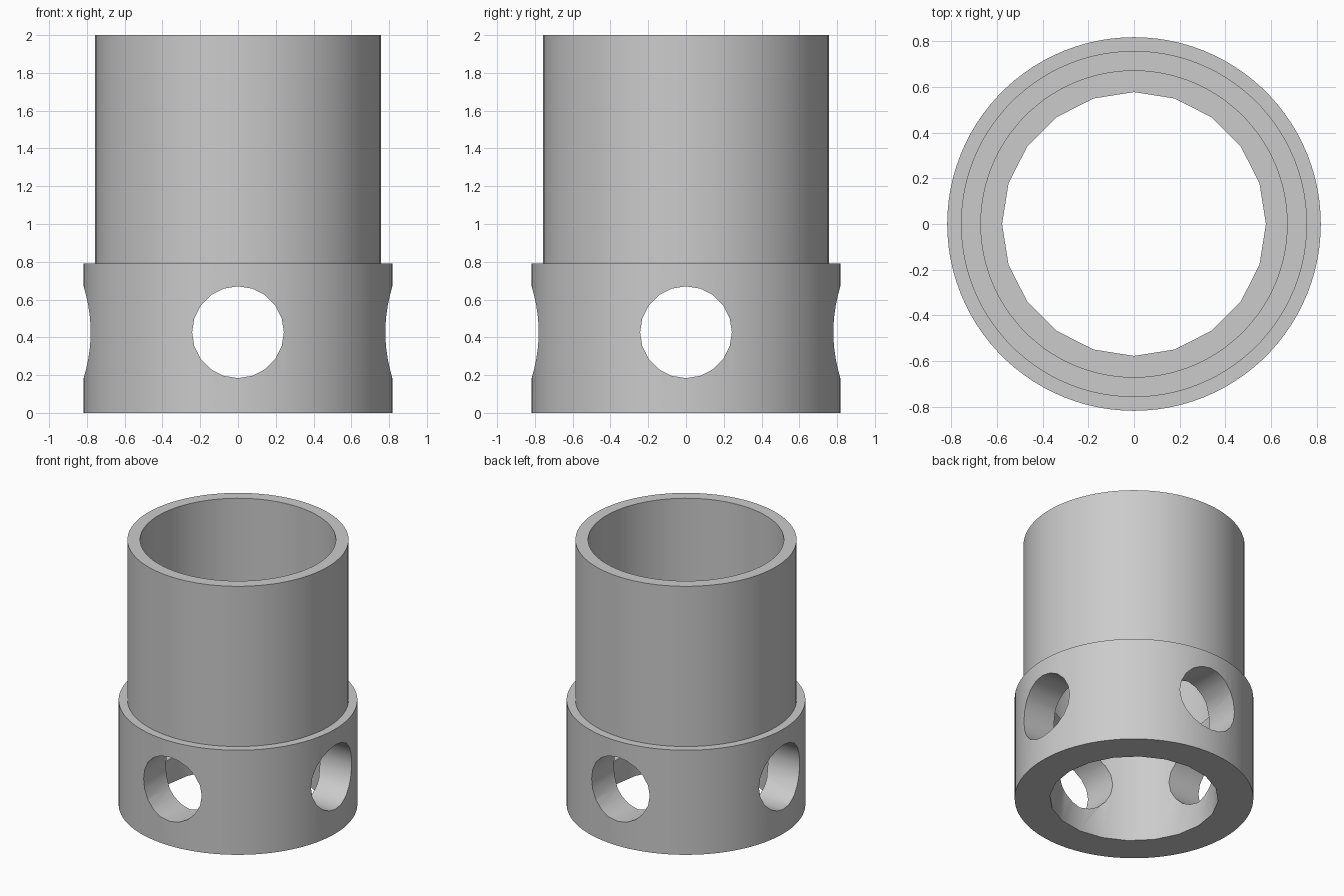
import bpy
import math

cube = bpy.data.objects.get("Cube")
if cube:
    bpy.data.objects.remove(cube, do_unlink=True)

BASE_H, TOP = 0.79, 2.0
HOLE_Z, HOLE_R = 0.427, 0.243

grey = bpy.data.materials.new("plain grey")
grey.use_nodes = True
colour = (0.6, 0.6, 0.6, 1)
grey.diffuse_color = colour
grey.node_tree.nodes["Principled BSDF"].inputs["Base Color"].default_value = colour


def cylinder(name, radius, bottom, top, sides):
    """Upright cylinder with a vertex on +y."""
    bpy.ops.mesh.primitive_cylinder_add(
        vertices=sides, radius=radius, depth=top - bottom,
        location=(0, 0, (bottom + top) / 2))
    obj = bpy.context.object
    obj.name = name
    obj.data.materials.append(grey)
    return obj


def combine(target, other, operation):
    """Apply a boolean and discard the second object."""
    bpy.context.view_layer.objects.active = target
    mod = target.modifiers.new(operation.lower(), "BOOLEAN")
    mod.operation, mod.solver, mod.object = operation, "EXACT", other
    bpy.ops.object.modifier_apply(modifier=mod.name)
    bpy.data.objects.remove(other, do_unlink=True)


# Wide base collar with the narrower tube rising from it
body = cylinder("stepped_tube", 0.817, 0, BASE_H, 100)
combine(body, cylinder("upper_tube", 0.757, BASE_H - 0.2, TOP, 100), "UNION")

# Wide upper bore, then the narrower faceted bore through the base
combine(body, cylinder("upper_bore", 0.67, BASE_H, TOP + 0.2, 100), "DIFFERENCE")
combine(body, cylinder("lower_bore", 0.577, -0.2, BASE_H + 0.2, 20), "DIFFERENCE")

# Two crossing drills make the four round side holes
for name, axis in (("drill_front_back", 0), ("drill_left_right", 1)):
    drill = cylinder(name, HOLE_R, -1, 1, 20)
    drill.location = (0, 0, HOLE_Z)
    drill.rotation_euler[axis] = math.pi / 2
    bpy.context.view_layer.update()
    combine(body, drill, "DIFFERENCE")

bpy.ops.object.select_all(action="DESELECT")
body.select_set(True)
bpy.context.view_layer.objects.active = body
bpy.ops.object.shade_smooth_by_angle(angle=math.radians(30))
